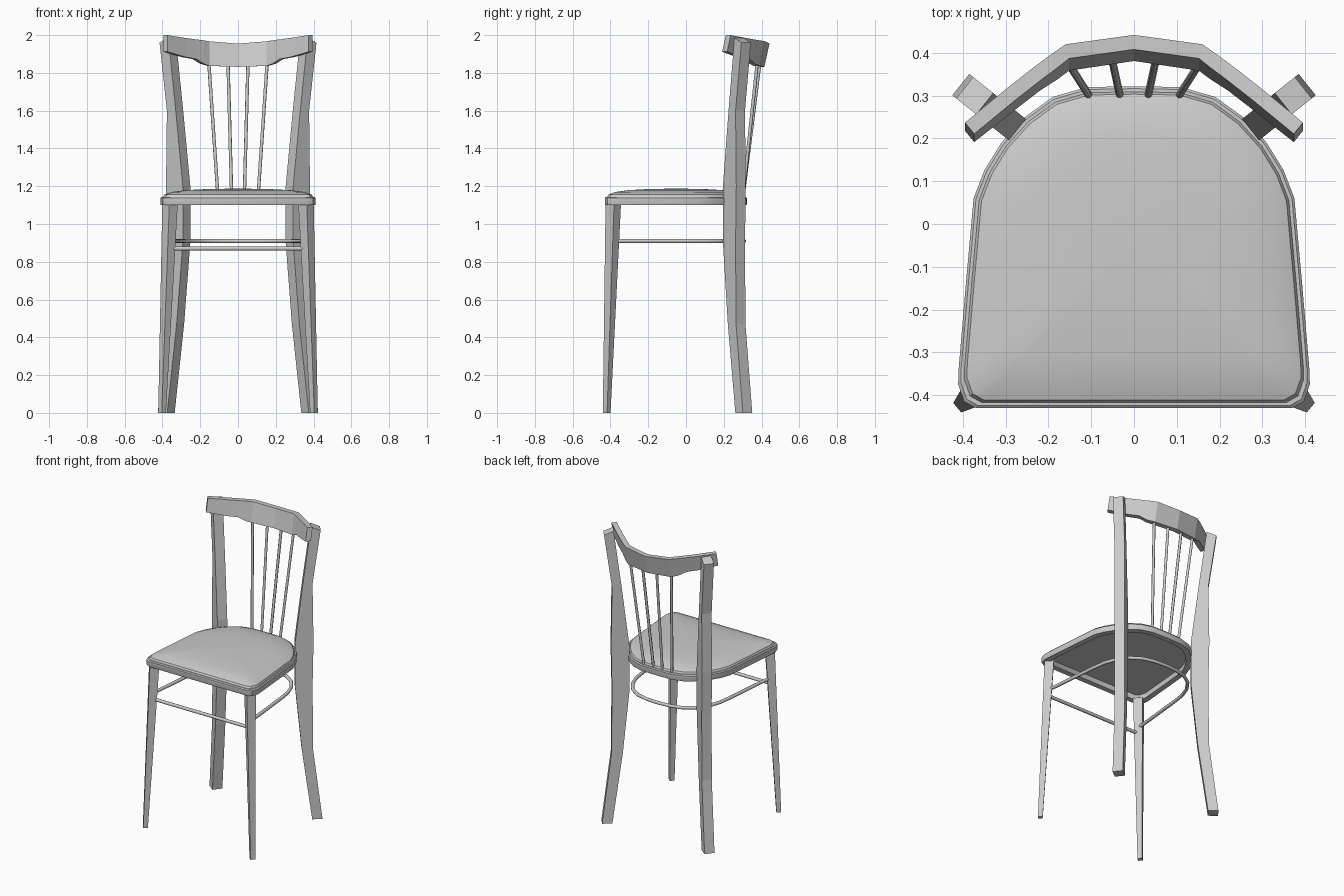
import bpy
from mathutils import Vector

if "Cube" in bpy.data.objects:
    bpy.data.objects.remove(bpy.data.objects["Cube"])


def make(name, verts, faces, mirror=False, smooth=None):
    me = bpy.data.meshes.new(name)
    me.from_pydata([tuple(v) for v in verts], [], faces)
    ob = bpy.data.objects.new(name, me)
    bpy.context.collection.objects.link(ob)
    bpy.context.view_layer.objects.active = ob
    ob.select_set(True)
    bpy.ops.object.mode_set(mode='EDIT')
    bpy.ops.mesh.select_all(action='SELECT')
    bpy.ops.mesh.normals_make_consistent(inside=False)
    bpy.ops.object.mode_set(mode='OBJECT')
    if smooth:
        bpy.ops.object.shade_smooth_by_angle(angle=smooth)
    ob.select_set(False)
    if mirror:
        ob.modifiers.new("mirror", 'MIRROR')
    return ob


def loft(name, rings, **kw):
    """Skin a list of equal closed rings and cap both ends."""
    n = len(rings[0])
    verts = [p for r in rings for p in r]
    faces = [(i * n + j, i * n + (j + 1) % n, (i + 1) * n + (j + 1) % n, (i + 1) * n + j)
             for i in range(len(rings) - 1) for j in range(n)]
    faces += [tuple(range(n))[::-1], tuple(range(len(verts) - n, len(verts)))]
    return make(name, verts, faces, **kw)


def rod(name, pts, radius):
    """Round bar along a path."""
    cu = bpy.data.curves.new(name, 'CURVE')
    cu.dimensions = '3D'
    cu.bevel_depth = radius
    cu.bevel_resolution = 2
    cu.use_fill_caps = True
    sp = cu.splines.new('POLY')
    sp.points.add(len(pts) - 1)
    for p, co in zip(sp.points, pts):
        p.co = (*co, 1)
    ob = bpy.data.objects.new(name, cu)
    bpy.context.collection.objects.link(ob)
    return ob


def both_sides(half):
    """Mirror a half outline that starts on the centre line."""
    return [(-p[0], *p[1:]) for p in half[:0:-1]] + half


# seat: rim, domed cushion and recessed underside from one outline
half = [(0, .322), (.11, .32), (.19, .297), (.255, .25), (.31, .19), (.35, .125),
        (.375, .06), (.393, -.14), (.41, -.34), (.411, -.375), (.397, -.415), (.37, -.43)]
outline = both_sides(half)
levels = [(.9, 1.135), (.9, 1.10), (.995, 1.10), (1, 1.105), (1, 1.137), (.985, 1.143),
          (.965, 1.143), (.95, 1.155), (.86, 1.169), (.68, 1.179), (.4, 1.185), (.12, 1.187)]
cy = -.05
loft("seat", [[(x * s, cy + (y - cy) * s, z) for x, y in outline] for s, z in levels],
     smooth=.6)

# back legs: curved posts turned to face the seat centre
u, v = Vector((.78, .62, 0)), Vector((-.62, .78, 0))
base = Vector((.38, .306, 0))
posts = [(0, -.032, .032), (.47, -.096, -.026), (.9, -.138, -.03), (1.2, -.138, -.024),
         (1.6, -.09, -.03), (1.96, -.04, .02)]
rings = []
for i, (z, a, b) in enumerate(posts):
    lift = .025 if i == len(posts) - 1 else 0
    rings.append([base + u * r + v * w + Vector((0, 0, z + h))
                  for r, w, h in ((a, -.032, lift), (b, -.032, 0), (b, .032, 0), (a, .032, lift))])
loft("back_leg", rings, mirror=True)

# front legs: tapered square, turned on the corner
d, e = Vector((.77, -.64, 0)), Vector((.64, .77, 0))
rings = []
for c, s in ((Vector((.402, -.42, 0)), .0145), (Vector((.36, -.385, 1.105)), .029)):
    rings.append([c + d * s * i + e * s * j for i, j in ((-1, -1), (1, -1), (1, 1), (-1, 1))])
loft("front_leg", rings, mirror=True)

# top rail: back edge x, y, top z, bottom z
stations = both_sides([(0, .442, 1.955, 1.832), (.16, .42, 1.967, 1.837),
                       (.20, .392, 1.972, 1.848), (.24, .362, 1.977, 1.873),
                       (.30, .315, 1.985, 1.884), (.395, .237, 2.0, 1.912)])
rings = []
for i, (x, y, zt, zb) in enumerate(stations):
    p, q = stations[max(i - 1, 0)], stations[min(i + 1, len(stations) - 1)]
    t = Vector((q[0] - p[0], q[1] - p[1], 0)).normalized()
    n = Vector((t.y, -t.x, 0)) * .034
    top, low = Vector((x, y, zt)), Vector((x, y - .22 * (zt - zb), zb))
    rings.append([top, top + n, low + n, low])
loft("top_rail", rings)

# back spindles, fanned
for k, (xb, xt, yt) in enumerate(((-.105, -.155, .378), (-.033, -.053, .392),
                                  (.033, .053, .392), (.105, .155, .378))):
    rod("spindle_%d" % (k + 1), [(xb, .30, 1.13), (xt, yt, 1.86)], .009)

# stretchers: bowed loop to the back, straight bar in front
loop = [(.362, -.38, .91), (.325, 0, .91), (.312, .09, .91), (.285, .165, .91),
        (.235, .235, .91), (.165, .282, .91), (.085, .302, .91)]
rod("loop_stretcher", both_sides([(0, .307, .91)] + loop[::-1]), .011)
rod("front_stretcher", [(-.365, -.392, .87), (.365, -.392, .87)], .011)
